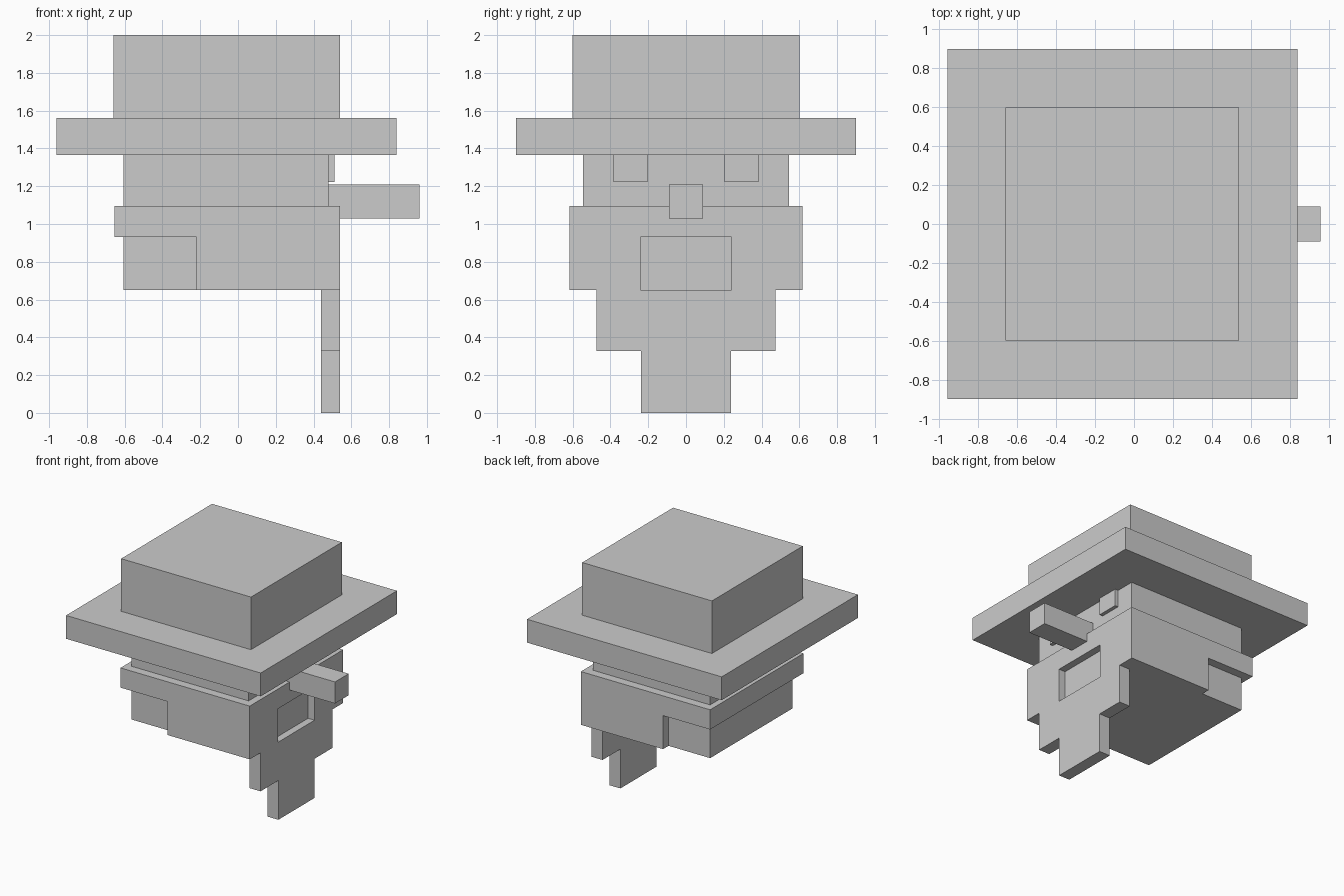
import bpy, bmesh
from mathutils import Vector

if "Cube" in bpy.data.objects:
    bpy.data.objects.remove(bpy.data.objects["Cube"])


def prism(name, base, offset):
    """Extrude a planar outline by an offset vector."""
    bm = bmesh.new()
    face = bm.faces.new([bm.verts.new(p) for p in base])
    ext = bmesh.ops.extrude_face_region(bm, geom=[face], use_keep_orig=True)
    verts = [g for g in ext["geom"] if isinstance(g, bmesh.types.BMVert)]
    bmesh.ops.translate(bm, vec=Vector(offset), verts=verts)
    bmesh.ops.recalc_face_normals(bm, faces=bm.faces)
    mesh = bpy.data.meshes.new(name)
    bm.to_mesh(mesh)
    bm.free()
    ob = bpy.data.objects.new(name, mesh)
    bpy.context.collection.objects.link(ob)
    return ob


def box(name, x, y, z):
    base = [(x[0], y[0], z[0]), (x[1], y[0], z[0]), (x[1], y[1], z[0]), (x[0], y[1], z[0])]
    return prism(name, base, (0, 0, z[1] - z[0]))


def cut(ob, cutter):
    mod = ob.modifiers.new("cut", "BOOLEAN")
    mod.operation = "DIFFERENCE"
    mod.solver = "EXACT"
    mod.object = cutter
    cutter.hide_render = True
    with bpy.context.temp_override(object=ob, active_object=ob):
        bpy.ops.object.modifier_apply(modifier=mod.name)
    bpy.data.objects.remove(cutter)


# Hat
box("hat_crown", (-0.66, 0.54), (-0.6, 0.6), (1.56, 2.0))
box("hat_brim", (-0.96, 0.84), (-0.9, 0.9), (1.365, 1.56))

# Head, nose and eyes
box("head", (-0.605, 0.48), (-0.545, 0.545), (0.65, 1.365))
box("nose", (0.48, 0.96), (-0.09, 0.09), (1.028, 1.208))
for side, name in ((-1, "eye_left"), (1, "eye_right")):
    box(name, (0.48, 0.51), sorted((side * 0.203, side * 0.385)), (1.222, 1.365))

# Beard wrapped around the head, with a raised back and a mouth opening
side_profile = [(-0.655, 1.095), (-0.655, 0.93), (-0.22, 0.93),
                (-0.22, 0.65), (0.54, 0.65), (0.54, 1.095)]
beard = prism("beard", [(x, -0.617, z) for x, z in side_profile], (0, 1.234, 0))
cut(beard, box("head_cutter", (-0.605, 0.48), (-0.545, 0.545), (0.5, 1.3)))
cut(beard, box("mouth_cutter", (0.4, 0.7), (-0.24, 0.24), (0.5, 0.93)))

# Stepped beard hanging below the face
half = [(0.238, 0.0), (0.238, 0.328), (0.474, 0.328), (0.474, 0.65)]
outline = half + [(-y, z) for y, z in reversed(half)]
prism("beard_tip", [(0.44, y, z) for y, z in outline], (0.1, 0, 0))
